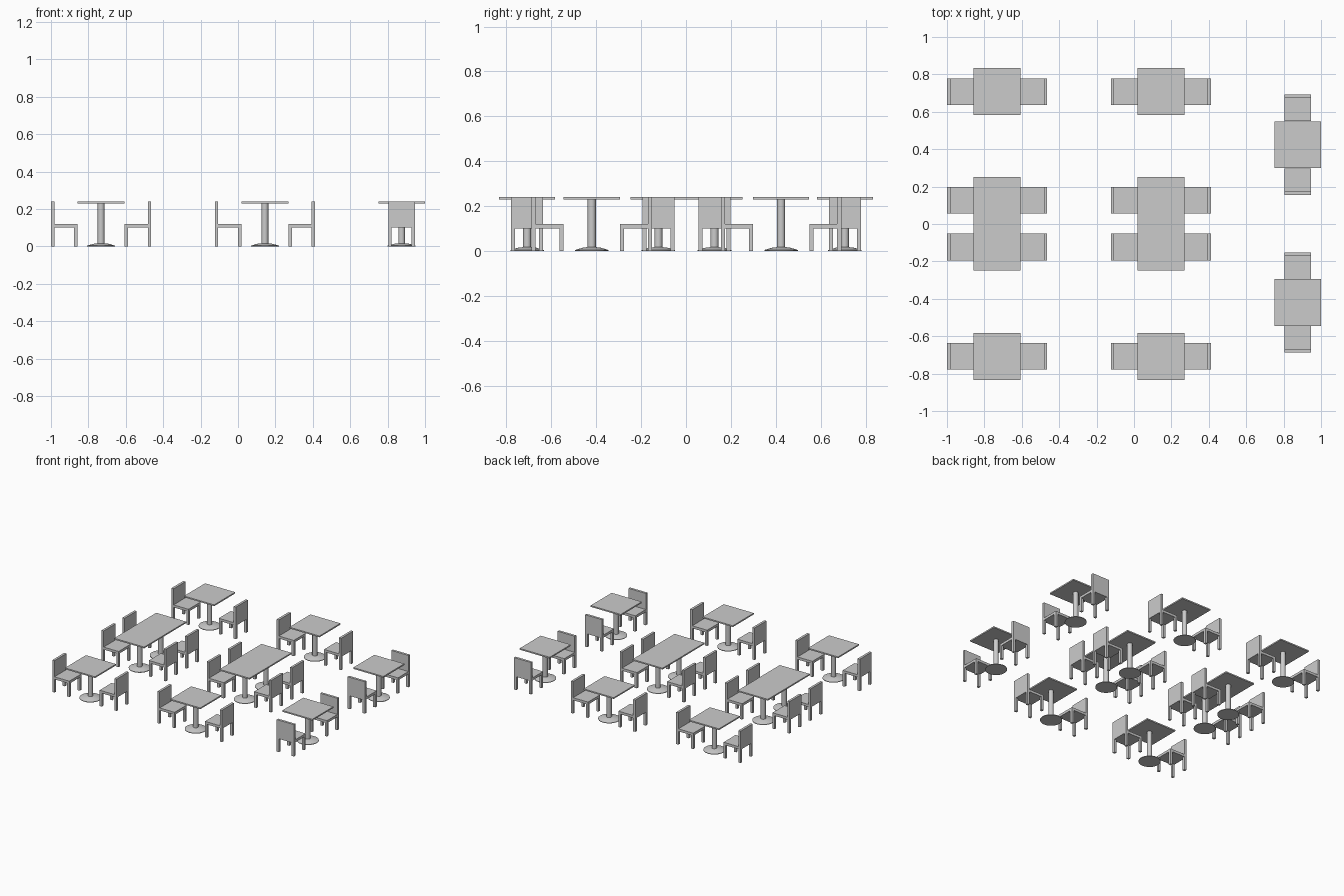
import bpy, bmesh, math
from mathutils import Matrix, Vector

if "Cube" in bpy.data.objects:
    bpy.data.objects.remove(bpy.data.objects["Cube"])

W = 0.25          # table width
TOP = 0.24        # table and chair-back height
C = 0.142         # chair width and depth
T = 0.018         # leg and back thickness


def add_box(bm, lo, hi):
    lo, hi = Vector(lo), Vector(hi)
    m = Matrix.Translation((lo + hi) / 2) @ Matrix.Diagonal((*(hi - lo), 1))
    bmesh.ops.create_cube(bm, size=1, matrix=m)


def make_mesh(name, bm):
    bmesh.ops.recalc_face_normals(bm, faces=bm.faces)
    me = bpy.data.meshes.new(name)
    bm.to_mesh(me)
    bm.free()
    return me


def place(name, me, x, y, angle=0.0):
    ob = bpy.data.objects.new(name, me)
    bpy.context.collection.objects.link(ob)
    ob.location = (x, y, 0)
    ob.rotation_euler.z = angle
    return ob


# chair: back on the -x side, facing +x
def chair_mesh():
    bm = bmesh.new()
    h = C / 2
    add_box(bm, (-h + T, -h, 0.1), (h, h, 0.119))      # seat
    add_box(bm, (-h, -h, 0.1), (-h + T, h, TOP))       # back
    for x in (-h, h - T):                              # legs
        for y in (-h, h - T):
            add_box(bm, (x, y, 0), (x + T, y + T, 0.1))
    return make_mesh("chair", bm)


# pedestal: turned foot and column
def pedestal_mesh():
    bm = bmesh.new()
    profile = [(0, 0), (0.075, 0), (0.075, 0.004), (0.042, 0.014),
               (0.018, 0.017), (0.018, 0.23), (0, 0.23)]
    vs = [bm.verts.new((r, 0, z)) for r, z in profile]
    es = [bm.edges.new(p) for p in zip(vs, vs[1:])]
    bmesh.ops.spin(bm, geom=vs + es, cent=(0, 0, 0), axis=(0, 0, 1),
                   angle=2 * math.pi, steps=24)
    bmesh.ops.remove_doubles(bm, verts=bm.verts, dist=1e-5)
    me = make_mesh("pedestal", bm)
    me.shade_smooth()
    me.set_sharp_from_angle(angle=math.radians(30))
    return me


def top_mesh(length):
    bm = bmesh.new()
    add_box(bm, (-W / 2, -length / 2, 0.23), (W / 2, length / 2, TOP))
    return make_mesh("table_top", bm)


chair, pedestal = chair_mesh(), pedestal_mesh()
small_top, long_top = top_mesh(W), top_mesh(2 * W)
REACH = 0.268 - C / 2     # table centre to chair centre


# table set: top, with a pedestal and a facing pair of chairs per place
def table_set(x, y, angle=0.0, long=False):
    place("table_top", long_top if long else small_top, x, y, angle)
    for off in ((-W / 2, W / 2) if long else (0,)):
        place("pedestal", pedestal, x, y + off)
        for turn in (0, math.pi):
            a = angle + turn
            place("chair", chair, x - REACH * math.cos(a),
                  y + off - REACH * math.sin(a), a)


# two columns of small, long, small tables
for x in (-0.732, 0.144):
    for y in (-0.708, 0.708):
        table_set(x, y)
    table_set(x, 0.002, long=True)

# two turned tables on the right
for y in (-0.42, 0.424):
    table_set(0.875, y, math.pi / 2)
